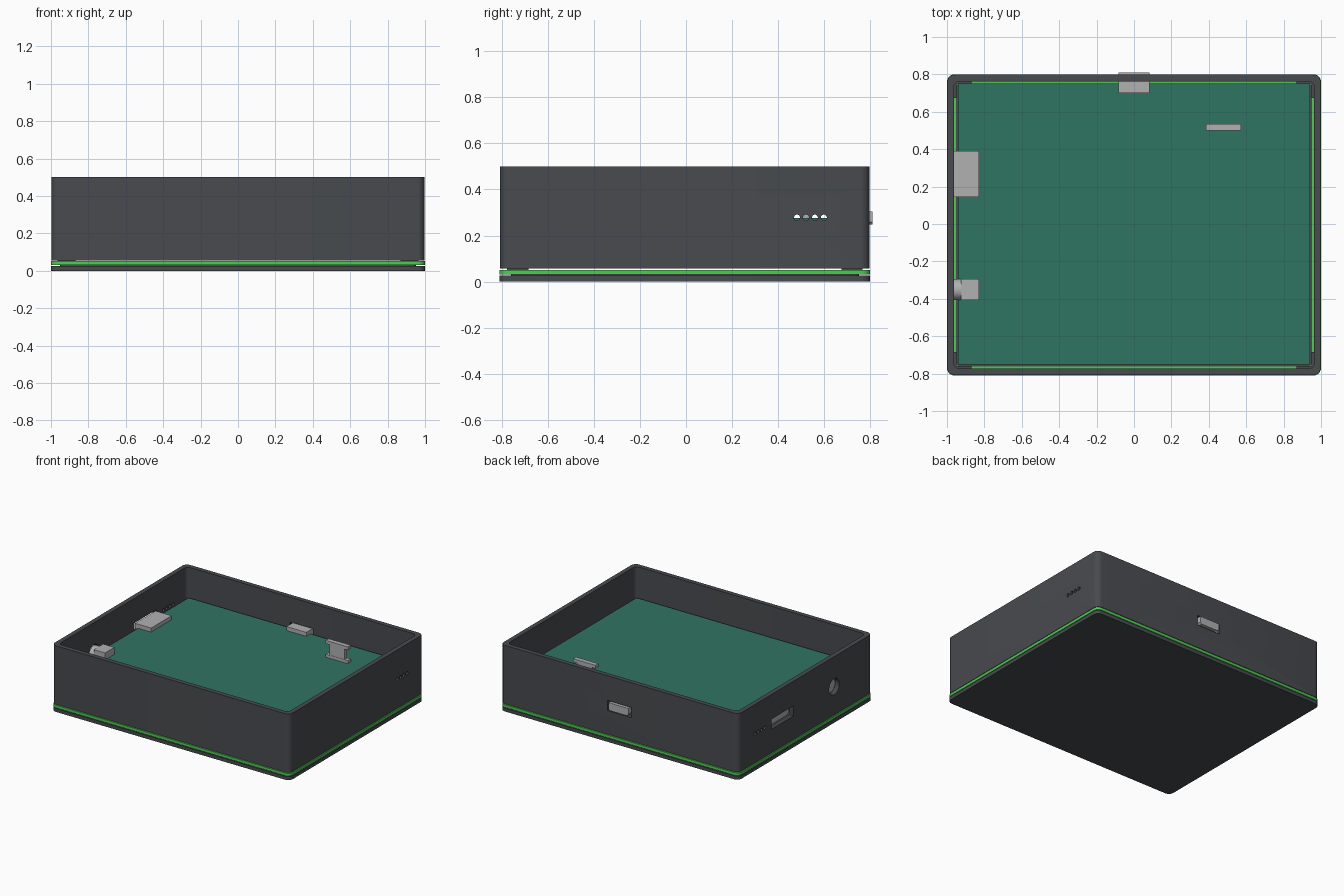
import bpy, bmesh, math

if "Cube" in bpy.data.objects:
    bpy.data.objects.remove(bpy.data.objects["Cube"])

YC = -0.005          # case centre, so the rear socket's overhang stays balanced
HX, HY = 1.0, 0.805  # half size of the case


def material(name, rgb):
    m = bpy.data.materials.new(name)
    m.use_nodes = True
    m.diffuse_color = (*rgb, 1)
    bsdf = m.node_tree.nodes["Principled BSDF"]
    bsdf.inputs["Base Color"].default_value = (*rgb, 1)
    bsdf.inputs["Roughness"].default_value = 0.6
    return m


CHARCOAL = material("charcoal plastic", (0.065, 0.070, 0.078))
LIME = material("bright green seal", (0.08, 0.60, 0.09))
BOARD = material("board green", (0.028, 0.175, 0.120))
METAL = material("light grey metal", (0.44, 0.44, 0.45))


def finish(bm, name, mat):
    bmesh.ops.recalc_face_normals(bm, faces=bm.faces)
    mesh = bpy.data.meshes.new(name)
    bm.to_mesh(mesh)
    bm.free()
    ob = bpy.data.objects.new(name, mesh)
    bpy.context.collection.objects.link(ob)
    mesh.materials.append(mat)
    return ob


def smooth(ob):
    bpy.ops.object.select_all(action='DESELECT')
    ob.select_set(True)
    bpy.context.view_layer.objects.active = ob
    bpy.ops.object.shade_smooth_by_angle(angle=math.radians(30))


def outline(inset, radius, steps=6):
    """Rounded rectangle, inset from the case's outer edge."""
    pts = []
    for k, (sx, sy) in enumerate([(1, 1), (-1, 1), (-1, -1), (1, -1)]):
        for i in range(steps + 1):
            a = math.pi / 2 * (k + i / steps)
            pts.append((sx * (HX - inset - radius) + radius * math.cos(a),
                        sy * (HY - inset - radius) + radius * math.sin(a) + YC))
    return pts


def slab(name, z0, z1, inset, radius, mat):
    bm = bmesh.new()
    low, high = ([bm.verts.new((x, y, z)) for x, y in outline(inset, radius)] for z in (z0, z1))
    bm.faces.new(low)
    bm.faces.new(high)
    for i in range(len(low)):
        bm.faces.new((low[i - 1], low[i], high[i], high[i - 1]))
    ob = finish(bm, name, mat)
    smooth(ob)
    return ob


def ring(name, z0, z1, inset, inner, radius, inner_radius, mat):
    bm = bmesh.new()
    loops = [[bm.verts.new((x, y, z)) for x, y in outline(d, r)]
             for d, r, z in ((inset, radius, z0), (inset, radius, z1),
                             (inner, inner_radius, z1), (inner, inner_radius, z0))]
    for k in range(4):
        a, b = loops[k - 1], loops[k]
        for i in range(len(a)):
            bm.faces.new((a[i - 1], a[i], b[i], b[i - 1]))
    ob = finish(bm, name, mat)
    smooth(ob)
    return ob


def box(name, xs, ys, zs, mat):
    bm = bmesh.new()
    bmesh.ops.create_cube(bm, size=1)
    for v in bm.verts:
        v.co = [lo + (c + 0.5) * (hi - lo) for c, (lo, hi) in zip(v.co, (xs, ys, zs))]
    return finish(bm, name, mat)


def extrude(name, profile, axis, start, end, mat):
    """Prism: profile lies in (other horizontal axis, z)."""
    bm = bmesh.new()

    def place(t):
        return [bm.verts.new((t, u, z) if axis == 'X' else (u, t, z)) for u, z in profile]
    a, b = place(start), place(end)
    bm.faces.new(a)
    bm.faces.new(b)
    for i in range(len(a)):
        bm.faces.new((a[i - 1], a[i], b[i], b[i - 1]))
    return finish(bm, name, mat)


def circle(u, z, r, n=32):
    return [(u + r * math.cos(math.tau * i / n), z + r * math.sin(math.tau * i / n))
            for i in range(n)]


def socket(u0, u1, z0, z1, chamfer):
    """Plug-shell section with its two lower corners cut off."""
    return [(u0 + chamfer, z0), (u1 - chamfer, z0), (u1, z0 + chamfer),
            (u1, z1), (u0, z1), (u0, z0 + chamfer)]


# Base plate, its locating lip and the seal
slab("base_plate", 0, 0.026, 0, 0.04, CHARCOAL)
ring("base_lip", 0.026, 0.05, 0.049, 0.063, 0.02, 0.01, CHARCOAL)
ring("seal_band", 0.031, 0.051, 0, 0.049, 0.04, 0.02, LIME)

# Case wall
wall = ring("case_wall", 0.056, 0.5, 0.002, 0.037, 0.04, 0.03, CHARCOAL)

# Openings: rear socket, side socket, round jack and the vent rows on both sides
cutters = [box("rear_cutter", (-0.1, 0.1), (0.7, 0.9), (0.236, 0.312), CHARCOAL),
           box("side_cutter", (-1.1, -0.9), (0.135, 0.4), (0.236, 0.312), CHARCOAL),
           extrude("jack_cutter", circle(-0.35, 0.272, 0.061), 'X', -1.1, -0.9, CHARCOAL)]
for i in range(4):
    cutters.append(extrude("vent_cutter", circle(0.482 + 0.039 * i, 0.278, 0.013, 16),
                           'X', -1.1, 1.1, CHARCOAL))
bpy.context.view_layer.objects.active = wall
for c in cutters:
    c.hide_render = True
    mod = wall.modifiers.new("opening", 'BOOLEAN')
    mod.object = c
    mod.solver = 'EXACT'
    bpy.ops.object.modifier_apply(modifier=mod.name)
for c in cutters:
    bpy.data.objects.remove(c)
smooth(wall)

# Corner tabs bridging wall and seal
for sx in (-1, 1):
    for sy in (-1, 1):
        label = ("right", "", "left")[sx + 1] + ("_front", "", "_back")[sy + 1]
        box("corner_tab_x_" + label, sorted((sx * 0.87, sx * 0.95)),
            sorted((YC + sy * 0.755, YC + sy * 0.772)), (0.051, 0.2), CHARCOAL)
        box("corner_tab_y_" + label, sorted((sx * 0.948, sx * 0.966)),
            sorted((YC + sy * 0.68, YC + sy * 0.772)), (0.051, 0.2), CHARCOAL)

# Circuit board
box("circuit_board", (-0.94, 0.94), (-0.75, 0.75), (0.245, 0.275), BOARD)

# Connectors
extrude("rear_socket", socket(-0.083, 0.083, 0.247, 0.305, 0.012), 'Y', 0.70, 0.81, METAL)
extrude("side_socket", socket(0.145, 0.39, 0.245, 0.306, 0.02), 'X', -0.965, -0.83, METAL)
box("jack_body", (-0.925, -0.83), (-0.407, -0.295), (0.25, 0.328), METAL)
smooth(extrude("jack_barrel", circle(-0.351, 0.272, 0.056), 'X', -0.965, -0.92, METAL))

# Upright header: two flanges and a narrower web
box("header_foot", (0.385, 0.572), (0.50, 0.535), (0.275, 0.298), METAL)
box("header_web", (0.415, 0.542), (0.502, 0.533), (0.298, 0.378), METAL)
box("header_top", (0.385, 0.572), (0.50, 0.535), (0.378, 0.402), METAL)
